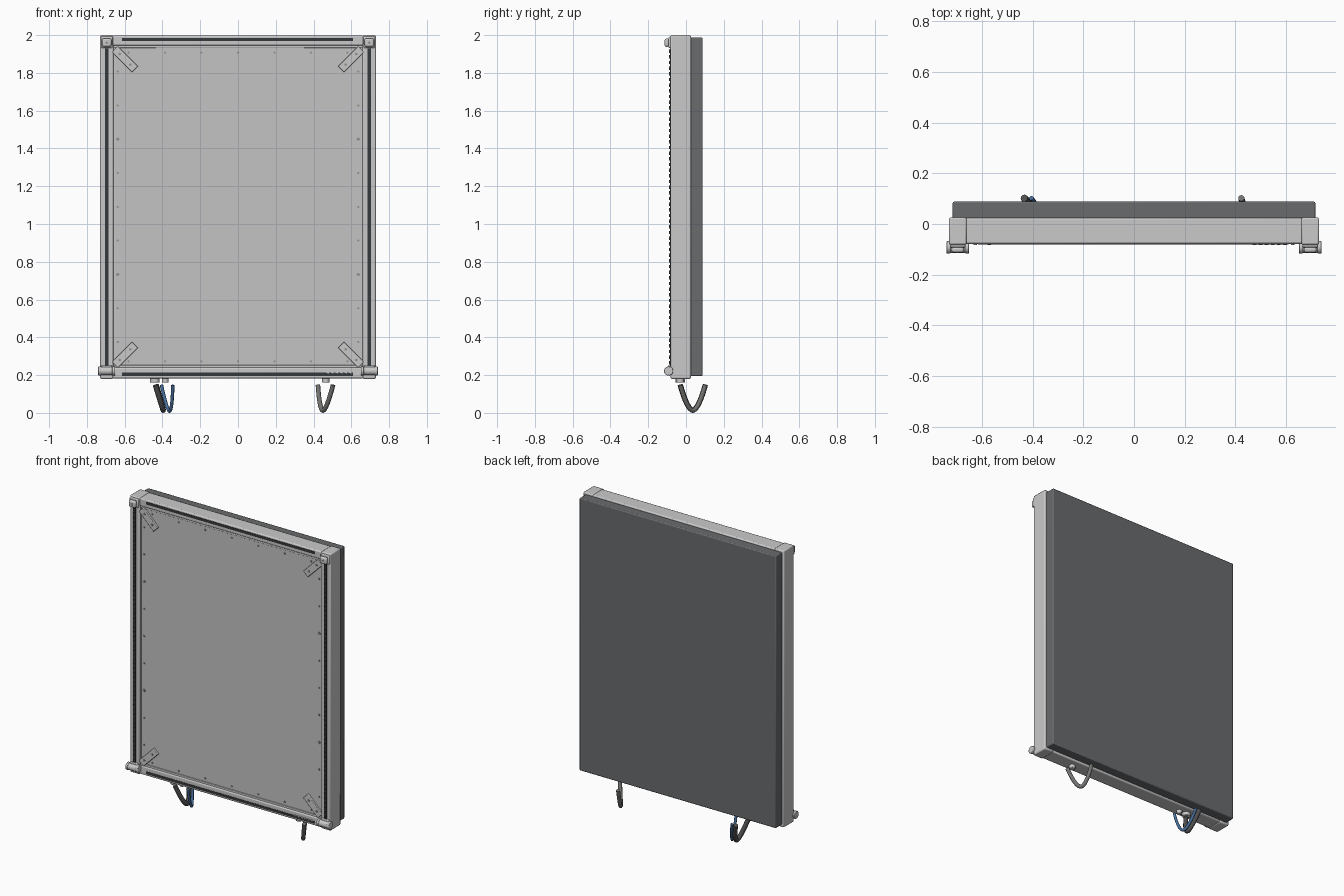
import bpy, bmesh, math
from mathutils import Matrix, Vector

cube = bpy.data.objects.get("Cube")
if cube:
    bpy.data.objects.remove(cube, do_unlink=True)


def material(name, r, g, b):
    m = bpy.data.materials.new(name)
    m.use_nodes = True
    m.diffuse_color = (r, g, b, 1)
    m.node_tree.nodes["Principled BSDF"].inputs["Base Color"].default_value = (r, g, b, 1)
    return m


LIGHT = material("light grey metal", 0.59, 0.59, 0.59)
SHEET = material("sheet grey", 0.55, 0.55, 0.55)
DARK = material("dark slate", 0.14, 0.147, 0.155)
BLACK = material("slot black", 0.035, 0.04, 0.043)
STEEL = material("screw grey", 0.3, 0.3, 0.3)
CABLE = material("cable grey", 0.17, 0.17, 0.165)
CHARCOAL = material("cable charcoal", 0.08, 0.08, 0.08)
BLUE = material("cable blue", 0.06, 0.15, 0.32)


def finish(name, bm, mat, bevel=0, segments=2):
    mesh = bpy.data.meshes.new(name)
    bm.to_mesh(mesh)
    bm.free()
    obj = bpy.data.objects.new(name, mesh)
    bpy.context.collection.objects.link(obj)
    mesh.materials.append(mat)
    if bevel:
        mod = obj.modifiers.new("rounded edges", "BEVEL")
        mod.width, mod.segments = bevel, segments
        mod.limit_method = "ANGLE"
    bpy.ops.object.select_all(action="DESELECT")
    bpy.context.view_layer.objects.active = obj
    obj.select_set(True)
    bpy.ops.object.shade_smooth_by_angle(angle=math.radians(35))
    return obj


def add_box(bm, x, y, z, turn=0):
    """Box from three (low, high) ranges, turned about y through its centre."""
    centre = Vector([sum(r) / 2 for r in (x, y, z)])
    size = [r[1] - r[0] for r in (x, y, z)]
    mat = Matrix.Translation(centre) @ Matrix.Rotation(turn, 4, "Y") @ Matrix.Diagonal((*size, 1))
    bmesh.ops.create_cube(bm, size=1, matrix=mat)


def box(name, mat, x, y, z, bevel=0, turn=0):
    bm = bmesh.new()
    add_box(bm, x, y, z, turn)
    return finish(name, bm, mat, bevel)


def add_cylinder(bm, centre, radius, length, axis, sides=24):
    turn = {"X": Matrix.Rotation(math.pi / 2, 4, "Y"),
            "Y": Matrix.Rotation(math.pi / 2, 4, "X"), "Z": Matrix()}[axis]
    bmesh.ops.create_cone(bm, cap_ends=True, segments=sides, radius1=radius, radius2=radius,
                          depth=length, matrix=Matrix.Translation(centre) @ turn)


def cylinder(name, mat, centre, radius, length, axis, bevel=0):
    bm = bmesh.new()
    add_cylinder(bm, centre, radius, length, axis)
    return finish(name, bm, mat, bevel)


def span(centre, size):
    return (centre - size / 2, centre + size / 2)


# Main slabs: front sheet and thick rear panel
box("front_sheet", SHEET, (-0.67, 0.67), (-0.066, 0.02), (0.2, 1.97))
box("rear_panel", DARK, (-0.715, 0.715), (0.02, 0.088), (0.195, 1.987), 0.006)

# Horizontal rails with a narrow inner lip and a dark slot
for name, low, high, lip, slot in (("top_rail", 1.945, 1.997, 1.94, 1.977),
                                   ("bottom_rail", 0.183, 0.24, 0.245, 0.204)):
    box(name, LIGHT, (-0.665, 0.665), (-0.078, 0.024), (low, high), 0.007)
    box(name + "_lip", LIGHT, (-0.66, 0.66), (-0.071, 0), span(lip, 0.016), 0.002)
    box(name + "_slot", BLACK, (-0.615, 0.61), (-0.08, -0.077), span(slot, 0.017))

# Small pale tabs at the end of the lower slot
bm = bmesh.new()
for i in range(6):
    add_box(bm, span(0.475 + i * 0.024, 0.014), (-0.083, -0.077), span(0.213, 0.006), 0.3)
finish("slot_tabs", bm, LIGHT)

for side, label in ((-1, "right"), (1, "left")):
    x = side * 0.695
    # Stile with its slot and a row of teeth
    box(label + "_stile", LIGHT, span(x, 0.07), (-0.082, 0.026), (0.18, 2.0), 0.007)
    box(label + "_stile_lip", LIGHT, span(side * 0.659, 0.008), (-0.072, 0), (0.24, 1.94))
    box(label + "_stile_slot", BLACK, span(x, 0.018), (-0.084, -0.081), (0.25, 1.93))
    bm = bmesh.new()
    for i in range(56):
        add_box(bm, span(x, 0.012), (-0.089, -0.082), span(0.265 + i * 0.03, 0.018))
    finish(label + "_stile_teeth", bm, BLACK)

    # Upper corner latch
    box(label + "_latch_base", LIGHT, span(x, 0.062), (-0.092, -0.07), (1.932, 1.992), 0.005)
    box(label + "_latch_head", LIGHT, span(x, 0.05), (-0.113, -0.09), (1.938, 1.982), 0.009)
    cylinder(label + "_latch_pin", STEEL, (x, -0.113, 1.96), 0.007, 0.004, "Y")

    # Lower corner roller with end caps
    cylinder(label + "_roller", LIGHT, (x, -0.092, 0.222), 0.022, 0.09, "X", 0.003)
    for end in (-0.037, 0.037):
        cylinder(label + "_roller_cap", LIGHT, (x + end, -0.092, 0.222), 0.0245, 0.016, "X", 0.003)
    box(label + "_roller_bracket", LIGHT, span(x, 0.056), (-0.095, -0.07), (0.2, 0.252), 0.004)

    # Diagonal corner braces with two screws each
    for z, lean, label2 in ((1.872, 1, "upper"), (0.308, -1, "lower")):
        box(f"{label}_{label2}_brace", LIGHT, span(side * 0.598, 0.15), (-0.079, -0.06),
            span(z, 0.046), 0.003, -lean * side * math.pi / 4)
        bm = bmesh.new()
        for d in (-0.028, 0.028):
            add_cylinder(bm, (side * 0.598 + side * d, -0.08, z + lean * d), 0.007, 0.006, "Y", 12)
        finish(f"{label}_{label2}_brace_screws", bm, STEEL)

# Sheet screws along all four edges
bm = bmesh.new()
for i in range(-3, 4):
    for z in (1.907, 0.273):
        add_cylinder(bm, (i * 0.193, -0.067, z), 0.006, 0.006, "Y", 10)
for i in range(9):
    for x in (-0.637, 0.637):
        add_cylinder(bm, (x, -0.067, 0.375 + i * 0.179), 0.009 if i in (2, 6) else 0.006,
                     0.006, "Y", 10)
finish("sheet_screws", bm, STEEL)


def cable(name, mat, front_x, low_x, back_x, radius):
    """U-shaped cable hanging from front to back below the frame."""
    curve = bpy.data.curves.new(name, "CURVE")
    curve.dimensions = "3D"
    curve.bevel_depth, curve.bevel_resolution = radius, 3
    curve.use_fill_caps = True
    spline = curve.splines.new("POLY")
    steps = 20
    spline.points.add(steps)
    mid = (front_x + back_x) / 2
    for i, p in enumerate(spline.points):
        t = 2 * i / steps - 1
        drop = abs(t) ** 1.8
        x = mid + t * (back_x - front_x) / 2 + (low_x - mid) * (1 - drop)
        p.co = (x, 0.036 + 0.066 * t, radius + (0.147 - radius) * drop, 1)
    spline.use_smooth = True
    obj = bpy.data.objects.new(name, curve)
    bpy.context.collection.objects.link(obj)
    curve.materials.append(mat)


cable("left_cable", CABLE, 0.503, 0.45, 0.423, 0.0125)
cable("right_dark_cable", CHARCOAL, -0.437, -0.396, -0.433, 0.0145)
cable("right_blue_cable", BLUE, -0.345, -0.362, -0.405, 0.009)

# Cable sockets under the bottom rail
for i, (x, r) in enumerate(((-0.44, 0.025), (-0.385, 0.017), (0.465, 0.019))):
    cylinder(f"cable_socket_{i + 1}", LIGHT, (x, -0.03, 0.173), r, 0.026, "Z", 0.003)
